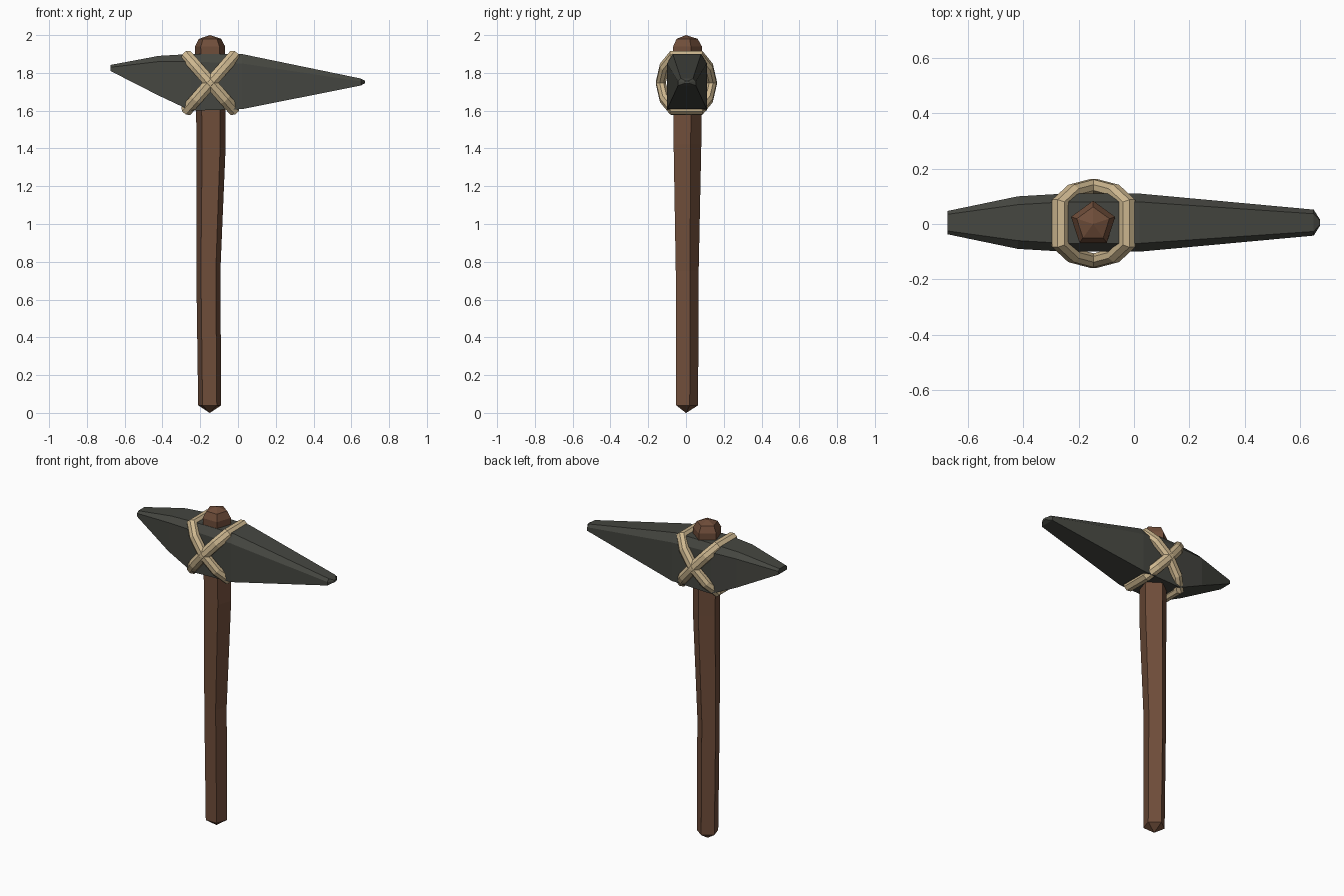
import bpy, bmesh, math
from mathutils import Vector

if "Cube" in bpy.data.objects:
    bpy.data.objects.remove(bpy.data.objects["Cube"])


def material(name, rgb):
    m = bpy.data.materials.new(name)
    m.diffuse_color = (*rgb, 1)
    m.use_nodes = True
    m.node_tree.nodes["Principled BSDF"].inputs["Base Color"].default_value = m.diffuse_color
    return m


def loft(name, rings, mat, closed=False):
    """Skin a list of equal-length rings; cap the ends unless closed."""
    bm = bmesh.new()
    loops = [[bm.verts.new(p) for p in ring] for ring in rings]
    n = len(loops[0])
    for i in range(len(loops) if closed else len(loops) - 1):
        a, b = loops[i], loops[(i + 1) % len(loops)]
        for j in range(n):
            k = (j + 1) % n
            bm.faces.new((a[j], a[k], b[k], b[j]))
    if not closed:
        bm.faces.new(loops[0])
        bm.faces.new(loops[-1])
    bmesh.ops.remove_doubles(bm, verts=bm.verts, dist=0.0005)
    bmesh.ops.recalc_face_normals(bm, faces=bm.faces)
    me = bpy.data.meshes.new(name)
    bm.to_mesh(me)
    bm.free()
    me.materials.append(mat)
    ob = bpy.data.objects.new(name, me)
    bpy.context.collection.objects.link(ob)
    return ob


wood = material("wood", (0.16, 0.075, 0.042))
stone = material("stone", (0.06, 0.062, 0.052))
rope = material("rope", (0.62, 0.48, 0.28))

# Handle: slightly bent five-sided shaft with pointed ends (z, centre x, radius)
shaft = [(0.0, -0.15, 0.001), (0.04, -0.15, 0.064), (0.75, -0.157, 0.067),
         (1.42, -0.142, 0.081), (1.94, -0.148, 0.084), (1.98, -0.148, 0.062),
         (2.0, -0.148, 0.001)]
loft("handle", [[(cx + r * math.cos(math.pi / 2 + math.tau * j / 5),
                  r * math.sin(math.pi / 2 + math.tau * j / 5), z)
                 for j in range(5)] for z, cx, r in shaft], wood)

# Stone head: six-sided sections (x, bottom z, shoulder z, top z, half width, top half width)
sections = [(-0.675, 1.81, 1.83, 1.842, 0.042, 0.03),
            (-0.42, 1.68, 1.86, 1.89, 0.095, 0.065),
            (-0.25, 1.60, 1.86, 1.90, 0.105, 0.075),
            (0.02, 1.608, 1.85, 1.90, 0.105, 0.075),
            (0.65, 1.733, 1.755, 1.77, 0.047, 0.032),
            (0.672, 1.745, 1.752, 1.758, 0.012, 0.008)]
loft("stone_head", [[(x, 0.005 + y, z) for y, z in
                     ((-w, zb), (w, zb), (w, zm), (t, zt), (-t, zt), (-w, zm))]
                    for x, zb, zm, zt, w, t in sections], stone)

# Lashings: two crossed rope loops around head and handle
quarter = [(0.187, 0.072), (0.115, 0.116)]
path = (quarter + [(0, 0.136)] + [(-u, y) for u, y in reversed(quarter)]
        + [(-u, -y) for u, y in quarter] + [(0, -0.136)]
        + [(u, -y) for u, y in reversed(quarter)])
centre = Vector((-0.146, 0.002, 1.747))
for name, sx in (("lashing_rising", 1), ("lashing_falling", -1)):
    d = Vector((sx * 0.124, 0, 0.141)).normalized()
    e = Vector((0, 1, 0))
    side = d.cross(e)
    pts = [d * u + e * y for u, y in path]
    rings = []
    for i, p in enumerate(pts):
        t0 = (p - pts[i - 1]).normalized()
        t1 = (pts[(i + 1) % len(pts)] - p).normalized()
        t = (t0 + t1).normalized()
        out = t.cross(side).normalized()
        if out.dot(p) < 0:
            out.negate()
        mitre = 1 / max(0.75, t.dot(t0))
        rings.append([centre + p
                      + out * 0.027 * mitre * math.cos(math.tau * (j + 0.5) / 8)
                      + side * 0.035 * math.sin(math.tau * (j + 0.5) / 8)
                      for j in range(8)])
    loft(name, rings, rope, closed=True)
